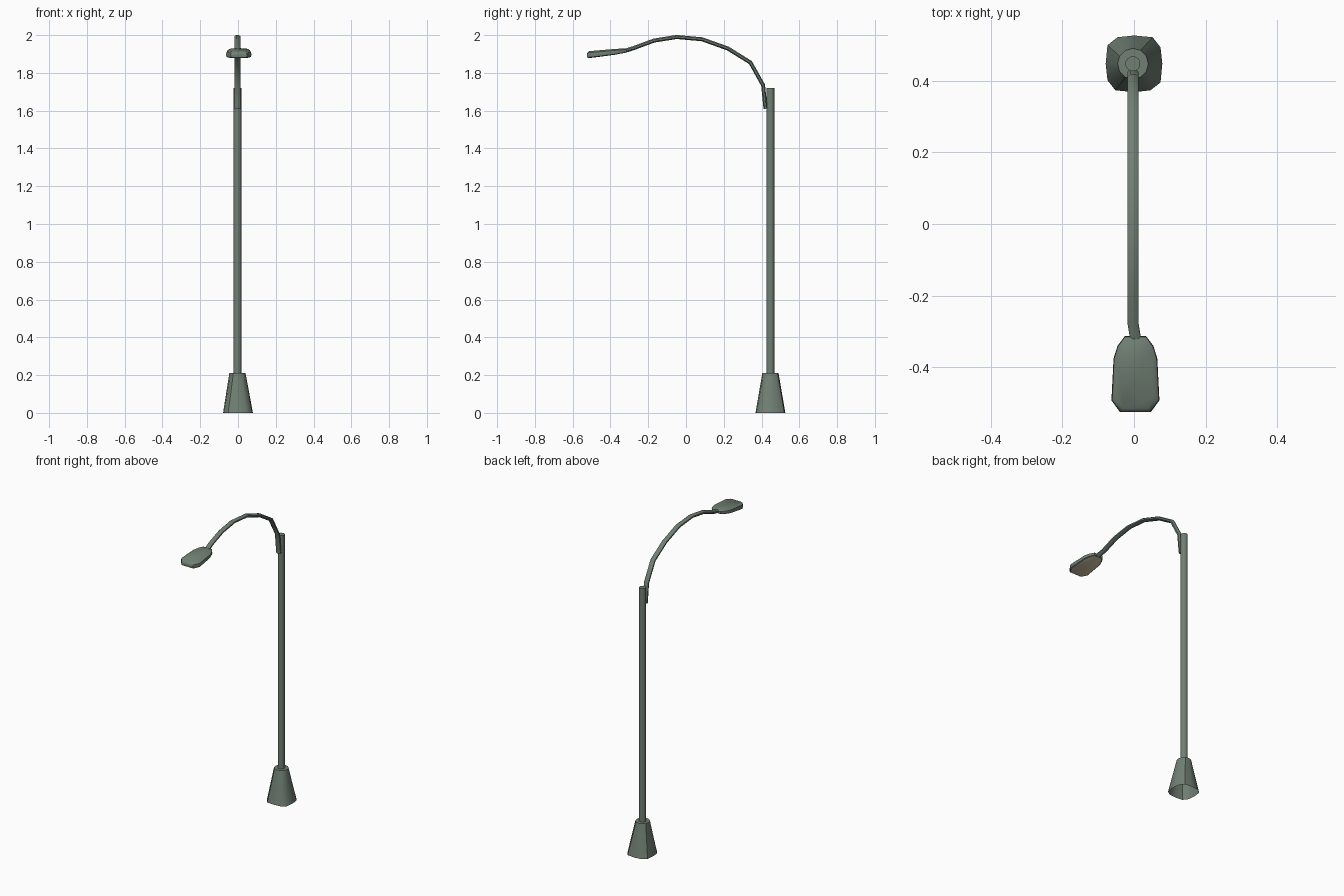
import bpy, bmesh, math
from mathutils import Vector

if "Cube" in bpy.data.objects:
    bpy.data.objects.remove(bpy.data.objects["Cube"])


def material(name, rgb):
    m = bpy.data.materials.new(name)
    m.diffuse_color = (*rgb, 1)
    m.use_nodes = True
    m.node_tree.nodes["Principled BSDF"].inputs["Base Color"].default_value = m.diffuse_color
    return m


METAL = material("grey green metal", (0.165, 0.215, 0.175))
LENS = material("warm pale lens", (0.64, 0.54, 0.40))


def loft(name, rings, cap_start=True, cap_end=True, smooth=40):
    """Skin a list of equal-length point rings; returns the object."""
    bm = bmesh.new()
    vs = [[bm.verts.new(p) for p in r] for r in rings]
    n = len(vs[0])
    for a, b in zip(vs, vs[1:]):
        for i in range(n):
            bm.faces.new((a[i], a[(i + 1) % n], b[(i + 1) % n], b[i]))
    if cap_end:
        bm.faces.new(vs[-1])
    if cap_start:
        bm.faces.new(vs[0][::-1])
    bmesh.ops.recalc_face_normals(bm, faces=bm.faces)
    # smooth shading that keeps the sharper edges
    for f in bm.faces:
        f.smooth = True
    for e in bm.edges:
        e.smooth = len(e.link_faces) == 2 and e.calc_face_angle() < math.radians(smooth)
    me = bpy.data.meshes.new(name)
    bm.to_mesh(me)
    bm.free()
    ob = bpy.data.objects.new(name, me)
    bpy.context.collection.objects.link(ob)
    me.materials.append(METAL)
    return ob


PX, PY = -0.003, 0.447


def circle(r, z, n=12):
    return [(PX + r * math.cos(math.tau * (i + .5) / n),
             PY + r * math.sin(math.tau * (i + .5) / n), z) for i in range(n)]


# Base: rounded square foot narrowing to a round collar, open underneath
foot = []
for c, s in [(1, 0), (0, 1), (-1, 0), (0, -1)]:
    for x, y in [(0.079, 0.0), (0.074, 0.046), (0.052, 0.074)]:
        foot.append((x * c - y * s, PY + x * s + y * c, 0))
collar = [(PX + 0.043 * math.cos(math.tau * i / 12),
           PY + 0.043 * math.sin(math.tau * i / 12), 0.21) for i in range(12)]
loft("base", [foot, collar], cap_start=False)

# Pole
loft("pole", [circle(0.021, 0.205), circle(0.021, 1.72)])

# Curved arm: eight-sided flattened tube swept along a path (x, y, z)
path = [Vector(p) for p in [
    (-.003, .421, 1.61), (-.003, .408, 1.735), (-.003, .341, 1.855),
    (-.003, .222, 1.929), (-.003, .085, 1.978), (-.003, -.05, 1.990),
    (-.003, -.17, 1.971), (-.003, -.275, 1.932), (.005, -.325, 1.916)]]
rings = []
for i, p in enumerate(path):
    t = (path[min(i + 1, len(path) - 1)] - path[max(i - 1, 0)]).normalized()
    side = Vector((1, 0, 0))
    up = t.cross(side).normalized()
    rings.append([p + side * 0.0165 * math.cos(math.tau * (k + .5) / 8)
                  + up * 0.0115 * math.sin(math.tau * (k + .5) / 8) for k in range(8)])
loft("arm", rings, smooth=50)

# Lamp head: tapered outline stacked in tilted layers
CX, CY = 0.004, -0.42
right = [(.043, -.105), (.067, -.072), (.061, .045), (.050, .080), (.030, .107)]
outline = right + [(-x, y) for x, y in reversed(right)]


def layer(sx, sy, dz, taper=0.0):
    return [(CX + x * sx, CY + y * sy,
             1.905 + 0.10 * y * sy + dz * (1 - taper * max(0, y) / .107)) for x, y in outline]


head = loft("lamp_head", [layer(.84, .92, -.017, .5), layer(.97, .98, -.013, .5),
                          layer(1, 1, 0), layer(.97, .98, .011, .2),
                          layer(.80, .90, .019, .2)])
head.data.materials.append(LENS)
# Lens: the large downward face
for f in head.data.polygons:
    if f.normal.z < -0.9 and len(f.vertices) > 4:
        f.material_index = 1
